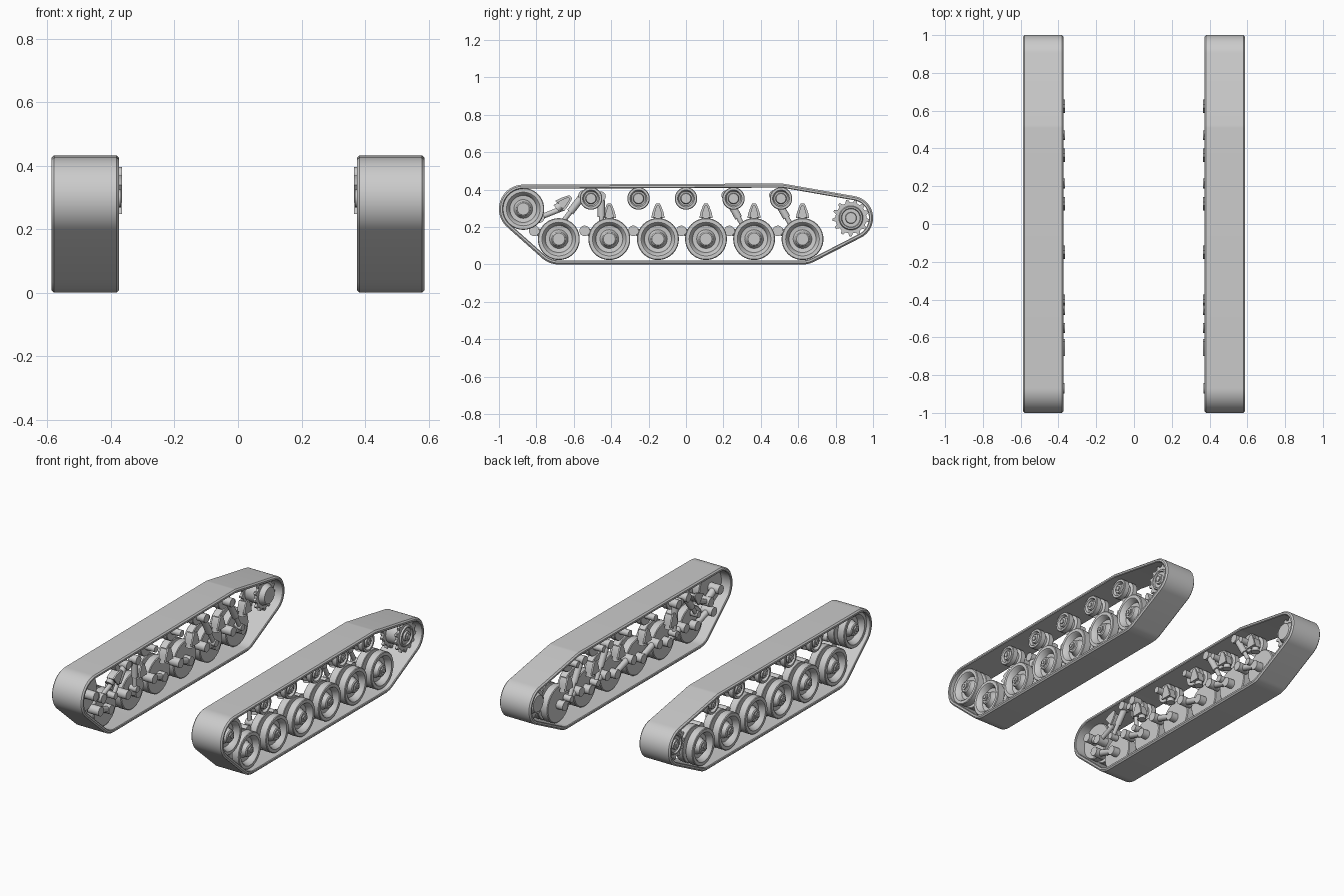
import bpy, bmesh, math
from mathutils import Matrix, Vector
from mathutils.geometry import convex_hull_2d

cube = bpy.data.objects.get("Cube")
if cube:
    bpy.data.objects.remove(cube)

steel = bpy.data.materials.new("light_grey_steel")
steel.use_nodes = True
GREY = (0.6, 0.6, 0.6, 1)
steel.diffuse_color = GREY
steel.node_tree.nodes["Principled BSDF"].inputs["Base Color"].default_value = GREY


def finish(name, bm, smooth=True):
    """Store the left part, plus its mirrored twin on the right."""
    bmesh.ops.remove_doubles(bm, verts=bm.verts, dist=1e-5)
    bmesh.ops.recalc_face_normals(bm, faces=bm.faces)
    for side in ("left", "right"):
        if side == "right":
            bmesh.ops.transform(bm, matrix=Matrix.Scale(-1, 4, (1, 0, 0)), verts=bm.verts)
            bmesh.ops.reverse_faces(bm, faces=bm.faces)
        mesh = bpy.data.meshes.new(f"{side}_{name}")
        bm.to_mesh(mesh)
        mesh.materials.append(steel)
        obj = bpy.data.objects.new(mesh.name, mesh)
        bpy.context.collection.objects.link(obj)
        if smooth:
            bpy.ops.object.select_all(action="DESELECT")
            obj.select_set(True)
            bpy.context.view_layer.objects.active = obj
            bpy.ops.object.shade_smooth_by_angle(angle=math.radians(35))
    bm.free()


def lathe(bm, profile, y, z, steps=40):
    """Spin (radius, x) points round an axle along x."""
    vs = [bm.verts.new((x, y, z + r)) for r, x in profile]
    es = [bm.edges.new(p) for p in zip(vs, vs[1:])]
    bmesh.ops.spin(bm, geom=vs + es, cent=(0, y, z), axis=(1, 0, 0),
                   angle=math.tau, steps=steps, use_merge=True)
    bmesh.ops.remove_doubles(bm, verts=bm.verts, dist=1e-5)


def pin(bm, y, z, r, x0, x1, sides=20):
    lathe(bm, [(0, x0), (r, x0), (r, x1), (0, x1)], y, z, sides)


def extrude(bm, outline, x0, x1):
    """Extrude a (y, z) outline along x."""
    face = bm.faces.new([bm.verts.new((x0, y, z)) for y, z in outline])
    out = bmesh.ops.extrude_face_region(bm, geom=[face])
    bmesh.ops.translate(bm, vec=(x1 - x0, 0, 0),
                        verts=[v for v in out["geom"] if isinstance(v, bmesh.types.BMVert)])


def rod(bm, a, b, r0, r1, sides=16):
    """Round rod between two points."""
    a, b = Vector(a), Vector(b)
    m = Matrix.Translation((a + b) / 2) @ (b - a).to_track_quat("Z", "Y").to_matrix().to_4x4()
    bmesh.ops.create_cone(bm, cap_ends=True, segments=sides, radius1=r0, radius2=r1,
                          depth=(b - a).length, matrix=m)


# Key positions (y, z)
WHEEL_Z, ROLLER_Z = 0.136, 0.353
WHEELS = [-0.68, -0.41, -0.15, 0.107, 0.364, 0.623]
ROLLERS = [-0.508, -0.254, 0, 0.254, 0.508]
IDLER, SPROCKET = (-0.87, 0.297), (0.882, 0.249)

# Track belt: loop wrapped tightly round the end wheels
samples = []
for (cy, cz), radius in ((IDLER, 0.13), (SPROCKET, 0.118),
                         ((WHEELS[0], WHEEL_Z), 0.136), ((WHEELS[-1], WHEEL_Z), 0.136),
                         ((ROLLERS[-1], ROLLER_Z), 0.08)):
    for i in range(64):
        a = math.tau * i / 64
        samples.append((cy, cz, radius, math.cos(a), math.sin(a)))
hull = convex_hull_2d([(cy + r * c, cz + r * s) for cy, cz, r, c, s in samples])
section = [(0.374, 0.008), (0.382, 0), (0.579, 0), (0.587, 0.008), (0.587, 0.018),
           (0.583, 0.022), (0.378, 0.022), (0.374, 0.018)]
bm = bmesh.new()
rings = []
for k in hull:
    cy, cz, r, c, s = samples[k]
    rings.append([bm.verts.new((x, cy + (r - d) * c, cz + (r - d) * s)) for x, d in section])
for ring, nxt in zip(rings, rings[1:] + rings[:1]):
    for j in range(len(section)):
        k = (j + 1) % len(section)
        bm.faces.new((ring[j], ring[k], nxt[k], nxt[j]))
finish("track_belt", bm)

# Road wheels and idler: twin rims, dished face, hub and hex cap
wheel_profile = [(0, 0.44), (0.107, 0.44), (0.112, 0.444), (0.112, 0.487), (0.109, 0.49),
                 (0.075, 0.49), (0.075, 0.51), (0.109, 0.51), (0.112, 0.514), (0.112, 0.556),
                 (0.108, 0.56), (0.09, 0.56), (0.084, 0.555), (0.072, 0.525), (0.05, 0.522),
                 (0.044, 0.53), (0.038, 0.555), (0.032, 0.56), (0, 0.56)]
for i, (y, z) in enumerate([(y, WHEEL_Z) for y in WHEELS] + [IDLER]):
    bm = bmesh.new()
    lathe(bm, wheel_profile, y, z)
    pin(bm, y, z, 0.024, 0.555, 0.568, 6)
    pin(bm, y, z, 0.011, 0.56, 0.573, 12)
    finish("idler_wheel" if i == 6 else f"road_wheel_{i + 1}", bm)

# Return rollers on short axles
roller_profile = [(0, 0.45), (0.057, 0.45), (0.06, 0.453), (0.06, 0.482), (0.04, 0.486),
                  (0.04, 0.508), (0.06, 0.512), (0.06, 0.542), (0.057, 0.546), (0.045, 0.546),
                  (0.038, 0.53), (0.03, 0.53), (0.026, 0.545), (0, 0.545)]
for i, y in enumerate(ROLLERS):
    bm = bmesh.new()
    lathe(bm, roller_profile, y, ROLLER_Z, 32)
    pin(bm, y, ROLLER_Z, 0.015, 0.54, 0.553, 6)
    pin(bm, y, ROLLER_Z, 0.02, 0.385, 0.455)
    finish(f"return_roller_{i + 1}", bm)

# Drive sprocket: two toothed rings on a drum
bm = bmesh.new()
TEETH = 13
outline = []
for i in range(TEETH):
    for step, r in ((0, 0.083), (0.4, 0.083), (0.58, 0.099), (0.82, 0.099)):
        a = math.tau * (i + step) / TEETH
        outline.append((SPROCKET[0] + r * math.cos(a), SPROCKET[1] + r * math.sin(a)))
for x in (0.43, 0.525):
    extrude(bm, outline, x, x + 0.016)
lathe(bm, [(0, 0.4), (0.05, 0.4), (0.065, 0.43), (0.065, 0.541), (0.06, 0.55), (0.052, 0.55),
           (0.046, 0.535), (0.032, 0.535), (0.028, 0.552), (0, 0.552)], *SPROCKET, 36)
pin(bm, *SPROCKET, 0.018, 0.55, 0.56, 6)
finish("drive_sprocket", bm)

# Trailing swing arms with pivots and wheel axles
for i, y in enumerate(WHEELS):
    py, pz = y - 0.132, 0.18
    bm = bmesh.new()
    rod(bm, (0.415, py, pz), (0.415, y, WHEEL_Z), 0.02, 0.017)
    pin(bm, py, pz, 0.028, 0.374, 0.45)
    pin(bm, y, WHEEL_Z, 0.028, 0.395, 0.445)
    finish(f"swing_arm_{i + 1}", bm)


# Bump stops: flared bracket with a rubber block below
def bump_stop(name, y, z, tilt):
    bm = bmesh.new()
    shape = [(-0.036, -0.02), (0.036, -0.02), (0.03, 0.01), (0.015, 0.05), (0.009, 0.058),
             (-0.009, 0.058), (-0.015, 0.05), (-0.03, 0.01)]
    extrude(bm, shape, 0.366, 0.376)
    extrude(bm, [(a * 0.65, b * 0.8) for a, b in shape], 0.376, 0.425)
    rod(bm, (0.405, 0, -0.012), (0.405, 0, -0.042), 0.02, 0.026)
    bmesh.ops.transform(bm, verts=bm.verts,
                        matrix=Matrix.Translation((0, y, z)) @ Matrix.Rotation(tilt, 4, "X"))
    finish(name, bm)


for i, y in enumerate(WHEELS[1:]):
    bump_stop(f"bump_stop_{i + 2}", y, 0.268, 0)
bump_stop("bump_stop_1", -0.66, 0.325, math.radians(-50))

# Shock absorbers: thick sleeve, thin ram, end eyes
for i, (top, low) in enumerate((((-0.55, 0.37), (-0.665, 0.22)), ((-0.455, 0.365), (-0.45, 0.18)),
                                ((0.215, 0.37), (0.325, 0.17)), ((0.47, 0.37), (0.585, 0.17)))):
    bm = bmesh.new()
    t, l = Vector((0.395, *top)), Vector((0.395, *low))
    mid = t.lerp(l, 0.6)
    rod(bm, t, mid, 0.02, 0.02)
    rod(bm, mid, l, 0.013, 0.013)
    pin(bm, *top, 0.026, 0.366, 0.42)
    pin(bm, *low, 0.02, 0.375, 0.425)
    finish(f"shock_absorber_{i + 1}", bm)

# Idler crank and tensioner
bm = bmesh.new()
pin(bm, *IDLER, 0.028, 0.368, 0.445)
pin(bm, -0.785, 0.25, 0.028, 0.374, 0.44)
rod(bm, (0.41, *IDLER), (0.41, -0.785, 0.25), 0.022, 0.022)
rod(bm, (0.4, -0.785, 0.25), (0.4, -0.66, 0.3), 0.014, 0.014)
finish("idler_crank", bm)
